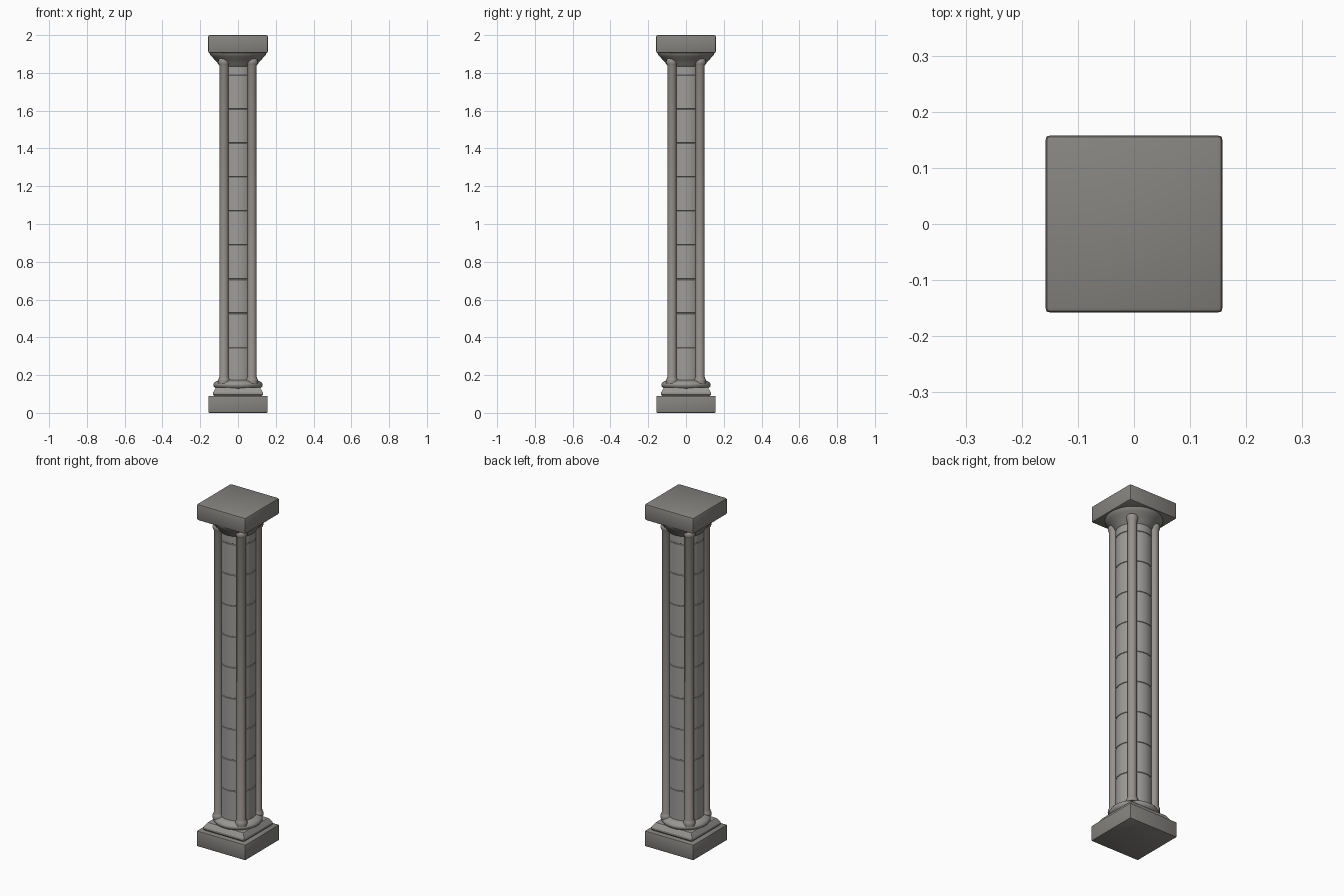
import bpy, bmesh, math

if "Cube" in bpy.data.objects:
    bpy.data.objects.remove(bpy.data.objects["Cube"])

def stone(name, r, g, b):
    m = bpy.data.materials.new(name)
    m.diffuse_color = (r, g, b, 1)
    m.use_nodes = True
    m.node_tree.nodes["Principled BSDF"].inputs["Base Color"].default_value = m.diffuse_color
    return m

BLOCK = stone("block_stone", 0.235, 0.23, 0.217)
DRUM = stone("drum_stone", 0.34, 0.335, 0.32)
ROD = stone("rod_stone", 0.31, 0.288, 0.265)
TRIM = stone("trim_stone", 0.31, 0.305, 0.29)

def finish(bm, name, mat, smooth=True):
    bmesh.ops.recalc_face_normals(bm, faces=bm.faces)
    me = bpy.data.meshes.new(name)
    bm.to_mesh(me)
    bm.free()
    me.materials.append(mat)
    ob = bpy.data.objects.new(name, me)
    bpy.context.collection.objects.link(ob)
    if smooth:
        bpy.ops.object.select_all(action='DESELECT')
        ob.select_set(True)
        bpy.context.view_layer.objects.active = ob
        bpy.ops.object.shade_smooth_by_angle(angle=math.radians(35))
    return ob

def lathe(name, profile, sides, mat, cx=0, cy=0, turn=0.0):
    """Revolve (radius, z) points into a closed solid."""
    bm = bmesh.new()
    rings = []
    for r, z in profile:
        rings.append([bm.verts.new((cx + r * math.cos(turn + 2 * math.pi * i / sides),
                                    cy + r * math.sin(turn + 2 * math.pi * i / sides), z))
                      for i in range(sides)])
    for a, b in zip(rings, rings[1:]):
        for i in range(sides):
            j = (i + 1) % sides
            bm.faces.new((a[i], a[j], b[j], b[i]))
    bm.faces.new(rings[0])
    bm.faces.new(rings[-1])
    return finish(bm, name, mat, sides > 4)

def slab(name, half, z0, z1, bevel):
    bm = bmesh.new()
    bmesh.ops.create_cube(bm, size=1)
    for v in bm.verts:
        v.co = (v.co.x * 2 * half, v.co.y * 2 * half, z0 if v.co.z < 0 else z1)
    bmesh.ops.bevel(bm, geom=bm.edges[:], offset=bevel, segments=2,
                    profile=0.5, affect='EDGES')
    return finish(bm, name, BLOCK)

# Square plinth and abacus
slab("plinth", 0.157, 0.0, 0.09, 0.004)
slab("abacus", 0.158, 1.905, 2.0, 0.009)

# Square moulded step above the plinth
s = math.sqrt(2)
lathe("base_step", [(0.125 * s, 0.088), (0.132 * s, 0.097), (0.132 * s, 0.108),
                    (0.12 * s, 0.128), (0.115 * s, 0.134)], 4, TRIM, turn=math.pi / 4)

# Round base moulding
lathe("base_ring", [(0.115, 0.128), (0.124, 0.134), (0.131, 0.145), (0.131, 0.152),
                    (0.124, 0.162), (0.112, 0.168), (0.1, 0.174)], 48, TRIM)

# Central shaft with narrow grooves between the drums
R, G = 0.096, 0.093
shaft = [(R, 0.16)]
for k in range(9):
    z = 0.347 + 0.1803 * k
    shaft += [(R, z - 0.003), (G, z - 0.001), (G, z + 0.001), (R, z + 0.003)]
shaft.append((R, 1.86))
lathe("shaft", shaft, 48, DRUM)

# Flared round capital
lathe("capital", [(0.096, 1.835), (0.103, 1.843), (0.108, 1.852), (0.122, 1.868),
                  (0.138, 1.885), (0.149, 1.898), (0.151, 1.91)], 48, BLOCK)

# Four corner colonnettes with rounded feet and heads
r = 0.025
col = [(0.031, 0.155), (0.032, 0.168), (0.031, 0.176), (0.027, 0.184), (r, 0.19),
       (r, 1.838), (0.028, 1.844), (0.031, 1.853), (0.031, 1.863),
       (0.027, 1.873), (0.018, 1.88)]
for sx in (-1, 1):
    for sy in (-1, 1):
        lathe("colonnette", col, 24, ROD, sx * 0.074, sy * 0.074)
